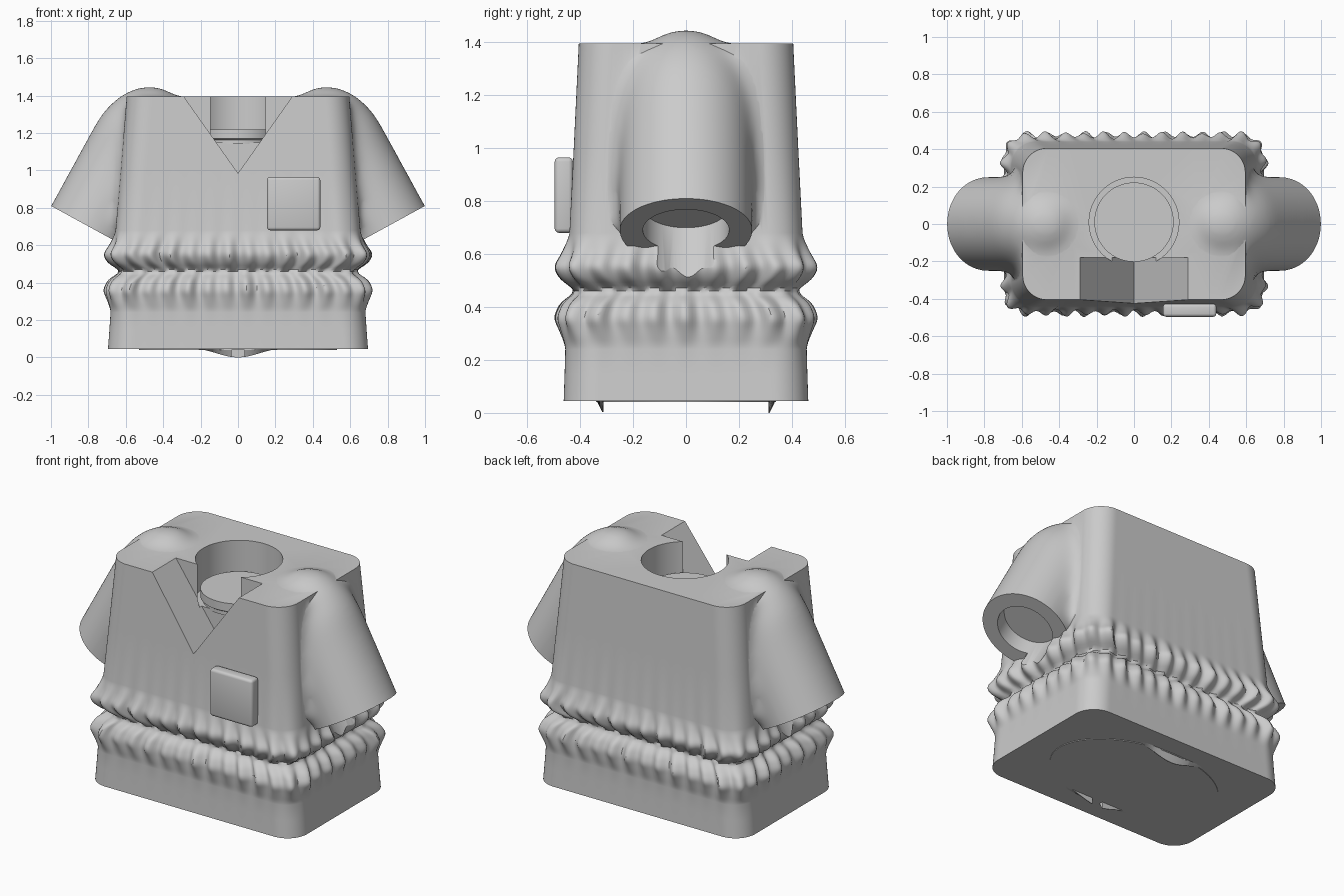
import bpy, bmesh, math
from mathutils import Vector

cube = bpy.data.objects.get("Cube")
if cube:
    bpy.data.objects.remove(cube, do_unlink=True)

grey = bpy.data.materials.new("light grey")
grey.use_nodes = True
grey.diffuse_color = (0.6, 0.6, 0.6, 1)
for node in grey.node_tree.nodes:
    if node.type == 'BSDF_PRINCIPLED':
        node.inputs["Base Color"].default_value = (0.6, 0.6, 0.6, 1)


# ---------- helpers ----------
def add_loft(bm, rings):
    """Skin a stack of closed rings and cap both ends."""
    loops = [[bm.verts.new(p) for p in ring] for ring in rings]
    for a, b in zip(loops, loops[1:]):
        n = len(a)
        for i in range(n):
            j = (i + 1) % n
            bm.faces.new((a[i], a[j], b[j], b[i]))
    bm.faces.new(loops[0][::-1])
    bm.faces.new(loops[-1])


def make_object(name, *lofts):
    bm = bmesh.new()
    for rings in lofts:
        add_loft(bm, rings)
    bmesh.ops.recalc_face_normals(bm, faces=bm.faces[:])
    mesh = bpy.data.meshes.new(name)
    bm.to_mesh(mesh)
    bm.free()
    obj = bpy.data.objects.new(name, mesh)
    bpy.context.collection.objects.link(obj)
    return obj


def apply_modifiers(obj):
    bpy.context.view_layer.update()
    deps = bpy.context.evaluated_depsgraph_get()
    mesh = bpy.data.meshes.new_from_object(obj.evaluated_get(deps))
    obj.modifiers.clear()
    obj.data = mesh


def boolean(obj, other, operation):
    mod = obj.modifiers.new("boolean", 'BOOLEAN')
    mod.operation = operation
    mod.solver = 'EXACT'
    mod.object = other
    apply_modifiers(obj)
    bpy.data.objects.remove(other, do_unlink=True)


def disc(radius, y, z, n=96, ry=None):
    ry = ry or radius
    return [(radius * math.cos(2 * math.pi * i / n), y + ry * math.sin(2 * math.pi * i / n), z)
            for i in range(n)]


# ---------- body: rounded box with a gathered waist ----------
CORNER = 0.13
PROFILE = [  # height, half width, half depth, fold strength
    (0.045, 0.695, 0.462, 0), (0.25, 0.68, 0.455, 0), (0.30, 0.69, 0.466, 0.006),
    (0.36, 0.702, 0.48, 0.016), (0.42, 0.675, 0.455, 0.014), (0.46, 0.615, 0.405, 0.004),
    (0.50, 0.675, 0.455, 0.014), (0.55, 0.702, 0.48, 0.016), (0.61, 0.672, 0.456, 0.008),
    (0.67, 0.655, 0.44, 0), (1.395, 0.595, 0.405, 0)]


def lerp_profile(z):
    z = min(max(z, PROFILE[0][0]), PROFILE[-1][0])
    for a, b in zip(PROFILE, PROFILE[1:]):
        if z <= b[0]:
            f = (z - a[0]) / (b[0] - a[0])
            return Vector([p + (q - p) * f for p, q in zip(a[1:], b[1:])])


def section(z):
    if z < 0.2 or z > 0.7:
        return lerp_profile(z)
    return sum((lerp_profile(z + d * 0.005) for d in range(-4, 5)), Vector((0, 0, 0))) / 9


def outline():
    """Walk round the box: inner-rectangle position and outward direction."""
    pts = []
    corners = [(1, 1), (-1, 1), (-1, -1), (1, -1)]
    for k, (a, b) in enumerate(corners):
        for i in range(18):
            ang = math.radians(90 * (k + i / 18))
            pts.append((a, b, math.cos(ang), math.sin(ang)))
        c, d = corners[(k + 1) % 4]
        ang = math.radians(90 * (k + 1))
        steps = 100 if k % 2 == 0 else 58
        for i in range(steps):
            f = i / steps
            pts.append((a + (c - a) * f, b + (d - b) * f, math.cos(ang), math.sin(ang)))
    return pts


OUTLINE = outline()


def body_ring(z, inset=0.0):
    hx, hy, fold = section(z)
    shift = 1.3 if z < 0.46 else 0
    ring = []
    for i, (a, b, nx, ny) in enumerate(OUTLINE):
        u = 2 * math.pi * i / len(OUTLINE)
        wave = math.sin(42 * u + shift + 4 * z) + 0.4 * math.sin(29 * u + 2 * shift)
        r = CORNER - inset + fold * wave
        ring.append((a * (hx - CORNER) + r * nx, b * (hy - CORNER) + r * ny, z))
    return ring


levels = [0.045, 0.15] + [0.24 + 0.011 * i for i in range(41)] + [1.0, 1.395]
body = make_object("shirt_body", [body_ring(z) for z in levels])

# ---------- sleeves: domed tubes blended into the shoulders ----------
CUFF = Vector((0.78, 0, 0.69))
AXIS = Vector((-0.48, 0, 0.877)).normalized()
ACROSS = Vector((0.877, 0, 0.48)).normalized()


def tube_ring(side, t, radius, n=64):
    ring = []
    for i in range(n):
        ang = 2 * math.pi * i / n
        p = CUFF + AXIS * t + ACROSS * (radius * math.cos(ang))
        ring.append((side * p.x, radius * math.sin(ang), p.z))
    return ring


def sleeve(side):
    rings = [tube_ring(side, t, 0.254) for t in (-0.2, 0, 0.25, 0.5)]
    for i in range(1, 16):
        ang = math.radians(90 * i / 16)
        rings.append(tube_ring(side, 0.5 + 0.345 * math.sin(ang), 0.254 * math.cos(ang)))
    return rings


core = [body_ring(0.67, 0.005), body_ring(1.39, 0.005)]
sleeves = make_object("sleeves", core, sleeve(1), sleeve(-1))
remesh = sleeves.modifiers.new("remesh", 'REMESH')
remesh.mode = 'VOXEL'
remesh.voxel_size = 0.014
apply_modifiers(sleeves)

bm = bmesh.new()
bm.from_mesh(sleeves.data)
for _ in range(55):
    bmesh.ops.smooth_vert(bm, verts=bm.verts[:], factor=0.5,
                          use_axis_x=True, use_axis_y=True, use_axis_z=True)
# Trim each cuff flat
for side in (1, -1):
    bmesh.ops.bisect_plane(bm, geom=bm.verts[:] + bm.edges[:] + bm.faces[:], dist=1e-6,
                           plane_co=(side * CUFF.x, 0, CUFF.z),
                           plane_no=(side * AXIS.x, 0, AXIS.z), clear_inner=True)
    bmesh.ops.holes_fill(bm, edges=[e for e in bm.edges if e.is_boundary], sides=0)
bmesh.ops.recalc_face_normals(bm, faces=bm.faces[:])
bm.to_mesh(sleeves.data)
bm.free()
boolean(body, sleeves, 'UNION')

# ---------- openings: arm sockets, neck socket and collar notch ----------
for side in (1, -1):
    boolean(body, make_object("arm_cutter", [tube_ring(side, t, 0.163) for t in (-0.35, 0.1)]),
            'DIFFERENCE')
boolean(body, make_object("neck_cutter", [disc(0.24, 0.01, z) for z in (1.15, 1.6)]), 'DIFFERENCE')
notch = [[(-0.435, y, 1.6), (0, y, 0.985), (0.435, y, 1.6)] for y in (-0.6, -0.18)]
boolean(body, make_object("collar_cutter", notch), 'DIFFERENCE')

# ---------- neck disc, pocket and underside ----------
neck = make_object("neck_disc", [disc(r, 0.01, z) for r, z in
                                 ((0.2, 1.14), (0.2, 1.162), (0.212, 1.17), (0.212, 1.22))])

pocket = make_object("chest_pocket", [[(x, y, z) for x, z in
                     ((0.155, 0.68), (0.44, 0.68), (0.44, 0.965), (0.155, 0.965))]
                     for y in (-0.496, -0.427)])
bevel = pocket.modifiers.new("bevel", 'BEVEL')
bevel.width = 0.016
bevel.segments = 3
apply_modifiers(pocket)

base = make_object("base_plate", [disc(0.53, 0, z, ry=0.34) for z in (0.041, 0.06)])


def fin(side, x0, x1):
    rings = []
    for i in range(17):
        x = x0 + (x1 - x0) * i / 16
        drop = 0.045 * math.cos(math.pi * x / 0.46) ** 2
        rings.append([(x, side * 0.338, 0.046), (x, side * 0.312, 0.046),
                      (x, side * 0.312, 0.045 - drop), (x, side * 0.316, 0.045 - drop)])
    return rings


fins = make_object("base_fins", fin(1, -0.225, 0.225), fin(-1, -0.225, -0.035), fin(-1, 0.035, 0.225))

# ---------- colour and shading ----------
for obj in (body, neck, pocket, base, fins):
    obj.data.materials.clear()
    obj.data.materials.append(grey)
    bpy.ops.object.select_all(action='DESELECT')
    obj.select_set(True)
    bpy.context.view_layer.objects.active = obj
    bpy.ops.object.shade_smooth_by_angle(angle=math.radians(35))
